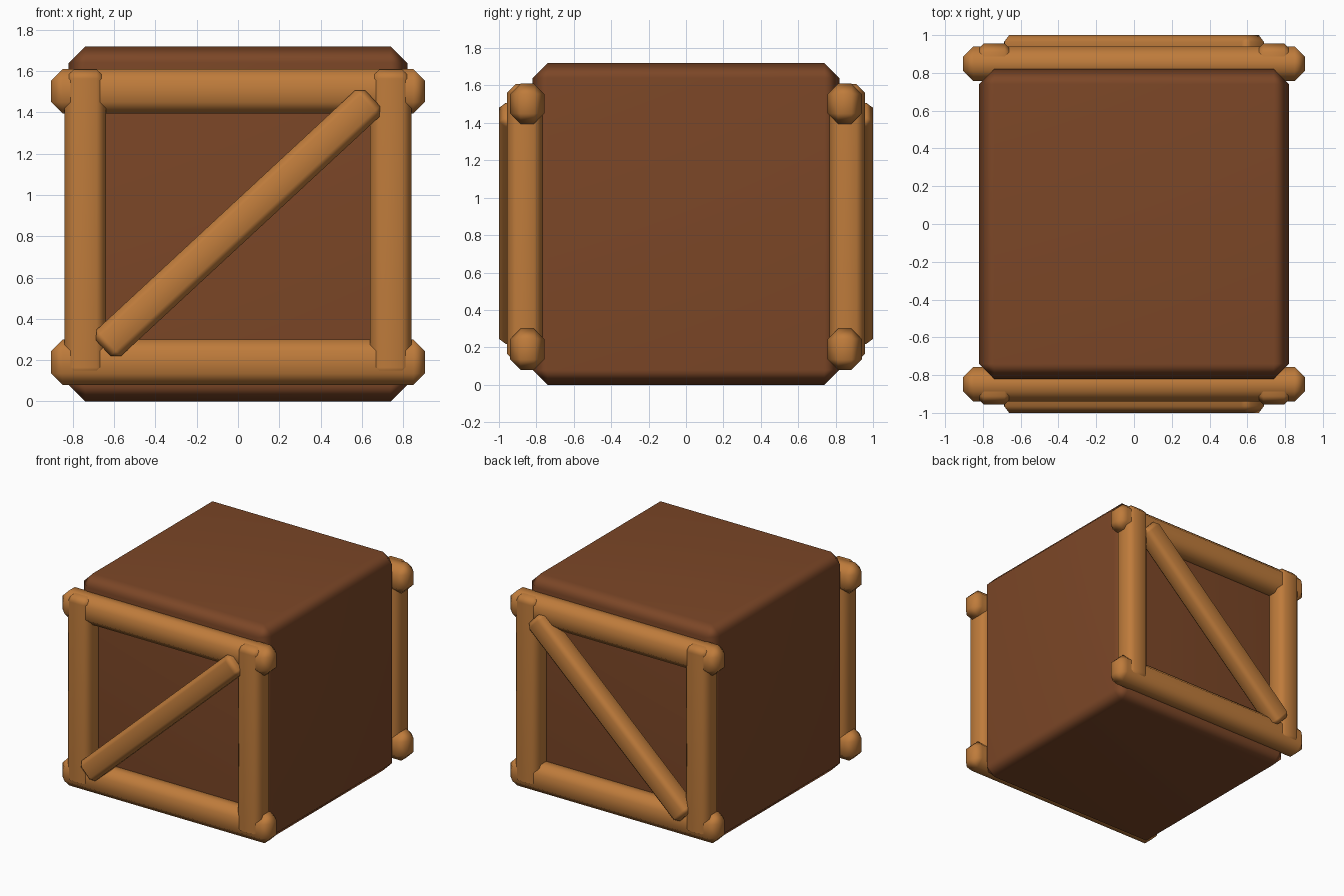
import bpy, math

if "Cube" in bpy.data.objects:
    bpy.data.objects.remove(bpy.data.objects["Cube"])

def material(name, rgb):
    m = bpy.data.materials.new(name)
    m.diffuse_color = (*rgb, 1)
    m.use_nodes = True
    m.node_tree.nodes["Principled BSDF"].inputs["Base Color"].default_value = m.diffuse_color
    return m

DARK = material("dark brown wood", (0.20, 0.062, 0.020))
LIGHT = material("light brown wood", (0.52, 0.20, 0.044))

def block(name, lo, hi, chamfer, mat, tilt=0):
    """Chamfered box with soft shading, tilted about y if asked."""
    bpy.ops.mesh.primitive_cube_add(size=1, location=[(a + b) / 2 for a, b in zip(lo, hi)])
    ob = bpy.context.object
    ob.name = name
    ob.scale = [b - a for a, b in zip(lo, hi)]
    bpy.ops.object.transform_apply(location=False, rotation=False, scale=True)
    ob.rotation_euler.y = tilt
    ob.data.materials.append(mat)
    bevel = ob.modifiers.new("chamfer", 'BEVEL')
    bevel.width = chamfer
    bevel.segments = 1
    bevel.limit_method = 'NONE'
    bpy.ops.object.shade_smooth()
    ob.modifiers.new("soft edges", 'WEIGHTED_NORMAL')
    return ob

# Crate body
block("crate_body", (-0.82, -0.82, 0), (0.82, 0.82, 1.72), 0.08, DARK)

# Frames on front and back
for side, s in (("front", -1), ("back", 1)):
    def beam(name, x0, x1, z0, z1, y0, y1, chamfer, tilt=0):
        ya, yb = sorted((s * y0, s * y1))
        block(f"{side}_{name}", (x0, ya, z0), (x1, yb, z1), chamfer, LIGHT, tilt)

    # Rails
    beam("bottom_rail", -0.905, 0.905, 0.08, 0.30, 0.757, 0.94, 0.055)
    beam("top_rail", -0.905, 0.905, 1.395, 1.61, 0.757, 0.94, 0.055)
    # Posts
    beam("left_post", -0.84, -0.64, 0.12, 1.608, 0.768, 0.956, 0.045)
    beam("right_post", 0.64, 0.84, 0.12, 1.608, 0.768, 0.956, 0.045)
    # Diagonal brace
    beam("brace", -0.89, 0.89, 0.776, 0.95, 0.84, 1.0, 0.036, -math.radians(42.8))
